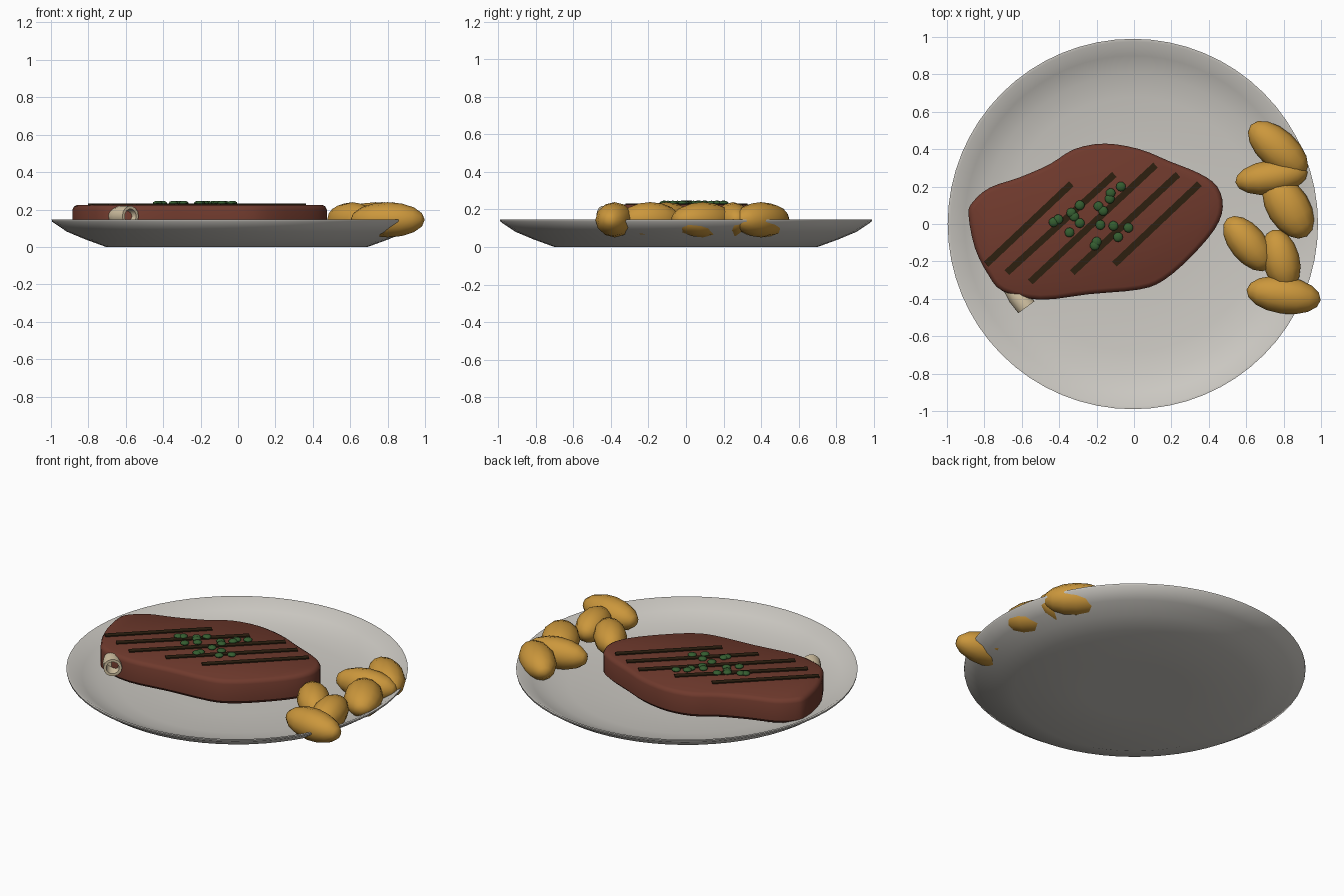
import bpy, bmesh, math
from mathutils import Vector, Matrix

cube = bpy.data.objects.get("Cube")
if cube:
    bpy.data.objects.remove(cube, do_unlink=True)


def material(name, rgb):
    m = bpy.data.materials.new(name)
    m.use_nodes = True
    m.diffuse_color = (*rgb, 1)
    m.node_tree.nodes["Principled BSDF"].inputs["Base Color"].default_value = (*rgb, 1)
    return m


CERAMIC = material("warm white ceramic", (0.60, 0.58, 0.54))
MEAT = material("browned meat", (0.16, 0.042, 0.026))
CHAR = material("dark char", (0.026, 0.014, 0.005))
POTATO = material("golden potato", (0.60, 0.31, 0.045))
GREEN = material("herb green", (0.035, 0.11, 0.03))
CREAM = material("cream garlic", (0.66, 0.55, 0.37))


def finish(name, bm, mat, angle=None):
    bmesh.ops.recalc_face_normals(bm, faces=bm.faces)
    me = bpy.data.meshes.new(name)
    bm.to_mesh(me)
    bm.free()
    me.materials.append(mat)
    ob = bpy.data.objects.new(name, me)
    bpy.context.collection.objects.link(ob)
    if angle:
        bpy.ops.object.select_all(action='DESELECT')
        ob.select_set(True)
        bpy.context.view_layer.objects.active = ob
        bpy.ops.object.shade_smooth_by_angle(angle=math.radians(angle))
    return ob


def loft(bm, rings, closed_ends=True):
    """Join equal-sized rings of points with quads."""
    loops = [[bm.verts.new(p) for p in ring] for ring in rings]
    n = len(loops[0])
    for a, b in zip(loops, loops[1:]):
        for i in range(n):
            bm.faces.new((a[i], a[(i + 1) % n], b[(i + 1) % n], b[i]))
    if closed_ends:
        bm.faces.new(loops[0])
        bm.faces.new(loops[-1])


def circle(r, z, n=64, cx=0.0):
    return [(cx + r * math.cos(i * math.tau / n), r * math.sin(i * math.tau / n), z)
            for i in range(n)]


def ellipsoid(name, centre, radii, turn, mat, seg, rings):
    bm = bmesh.new()
    place = (Matrix.Translation(centre) @ Matrix.Rotation(math.radians(turn), 4, 'Z')
             @ Matrix.Diagonal((*radii, 1)) @ Matrix.Rotation(math.pi / 2, 4, 'Y'))
    bmesh.ops.create_uvsphere(bm, u_segments=seg, v_segments=rings, radius=1, matrix=place)
    return finish(name, bm, mat, 60)


# Plate: one lathed profile, from the foot over the rim into the shallow bowl
profile = [(0.3, 0), (0.7, 0), (0.81, 0.04), (0.91, 0.082), (0.988, 0.135),
           (0.99, 0.146), (0.975, 0.146), (0.9, 0.1), (0.8, 0.068),
           (0.68, 0.048), (0.4, 0.037), (0.1, 0.033)]
bm = bmesh.new()
loft(bm, [circle(r, z, cx=-0.006) for r, z in profile])
finish("plate", bm, CERAMIC, 50)

# Steak: smoothed outline lofted through rounded edges
outline = [(-.885, .05), (-.85, -.13), (-.78, -.27), (-.70, -.36), (-.5, -.405),
           (-.24, -.375), (.03, -.35), (.16, -.30), (.3, -.18), (.43, -.03),
           (.475, .09), (.445, .2), (.35, .27), (.19, .335), (.03, .4),
           (-.155, .43), (-.32, .4), (-.45, .32), (-.61, .25), (-.77, .195), (-.86, .12)]


def smooth_loop(points, steps=3):
    out = []
    n = len(points)
    for i in range(n):
        a, b, c, d = (Vector(points[(i + k) % n]) for k in (-1, 0, 1, 2))
        for s in range(steps):
            t = s / steps
            out.append(b + 0.5 * t * (c - a + t * (2 * a - 5 * b + 4 * c - d
                                                   + t * (3 * (b - c) + d - a))))
    return out


shape = smooth_loop(outline)


def inset_ring(dist, z):
    ring = []
    for i, p in enumerate(shape):
        t = (shape[(i + 1) % len(shape)] - shape[i - 1]).normalized()
        ring.append((p.x - t.y * dist, p.y + t.x * dist, z))
    return ring


bm = bmesh.new()
loft(bm, [inset_ring(d, z) for d, z in
          [(0.09, 0.045), (0.02, 0.07), (0, 0.09), (0, 0.2), (0.008, 0.216), (0.025, 0.225)]])
finish("steak", bm, MEAT, 40)

# Grill marks: thin diagonal bars on the meat
marks = [(-.335, .215, -.79, -.215), (-.105, .265, -.68, -.26), (.115, .315, -.555, -.31),
         (.235, .265, -.33, -.26), (.35, .215, -.105, -.215)]
for i, (x1, y1, x2, y2) in enumerate(marks):
    bm = bmesh.new()
    place = (Matrix.Translation(((x1 + x2) / 2, (y1 + y2) / 2, 0.227))
             @ Matrix.Rotation(math.atan2(y2 - y1, x2 - x1), 4, 'Z')
             @ Matrix.Diagonal((math.hypot(x2 - x1, y2 - y1), 0.036, 0.009, 1)))
    bmesh.ops.create_cube(bm, size=1, matrix=place)
    finish(f"grill_mark_{i + 1}", bm, CHAR)

# Herb pieces scattered on top
herbs = [(-.07, .2), (-.125, .165), (-.13, .135), (-.19, .095), (-.165, .07), (-.29, .1),
         (-.335, .06), (-.32, .04), (-.405, .025), (-.43, .01), (-.29, .005), (-.345, -.045),
         (-.18, -.005), (-.11, -.01), (-.03, -.02), (-.085, -.07), (-.2, -.095), (-.21, -.115)]
for i, (x, y) in enumerate(herbs):
    ellipsoid(f"herb_{i + 1}", (x, y, 0.234), (0.026, 0.026, 0.013), i * 40, GREEN, 10, 6)

# Potatoes: x, y, half length, half width, turn
potatoes = [(.77, .40, .195, .105, -42), (.735, .25, .195, .092, 8),
            (.825, .09, .185, .115, -58), (.61, -.105, .175, .098, -50),
            (.785, -.19, .165, .1, -75), (.8, -.38, .2, .1, -8)]
for i, (x, y, a, b, turn) in enumerate(potatoes):
    ellipsoid(f"potato_{i + 1}", (x, y, 0.145), (a, b, 0.094), turn, POTATO, 12, 8)

# Garlic clove: tapering hollow peel tucked beside the steak
start, end = Vector((-.69, -.29, .165)), Vector((-.575, -.445, .165))
turn = (end - start).to_track_quat('Z', 'Y').to_matrix().to_4x4()
place = Matrix.Translation(start) @ turn
length = (end - start).length
bm = bmesh.new()
loft(bm, [[place @ Vector(p) for p in circle(r, t * length, 14)] for r, t in
          [(0.02, 0), (0.045, 0.25), (0.056, 0.6), (0.054, 1), (0.038, 1), (0.03, 0.6)]])
finish("garlic_clove", bm, CREAM, 40)
